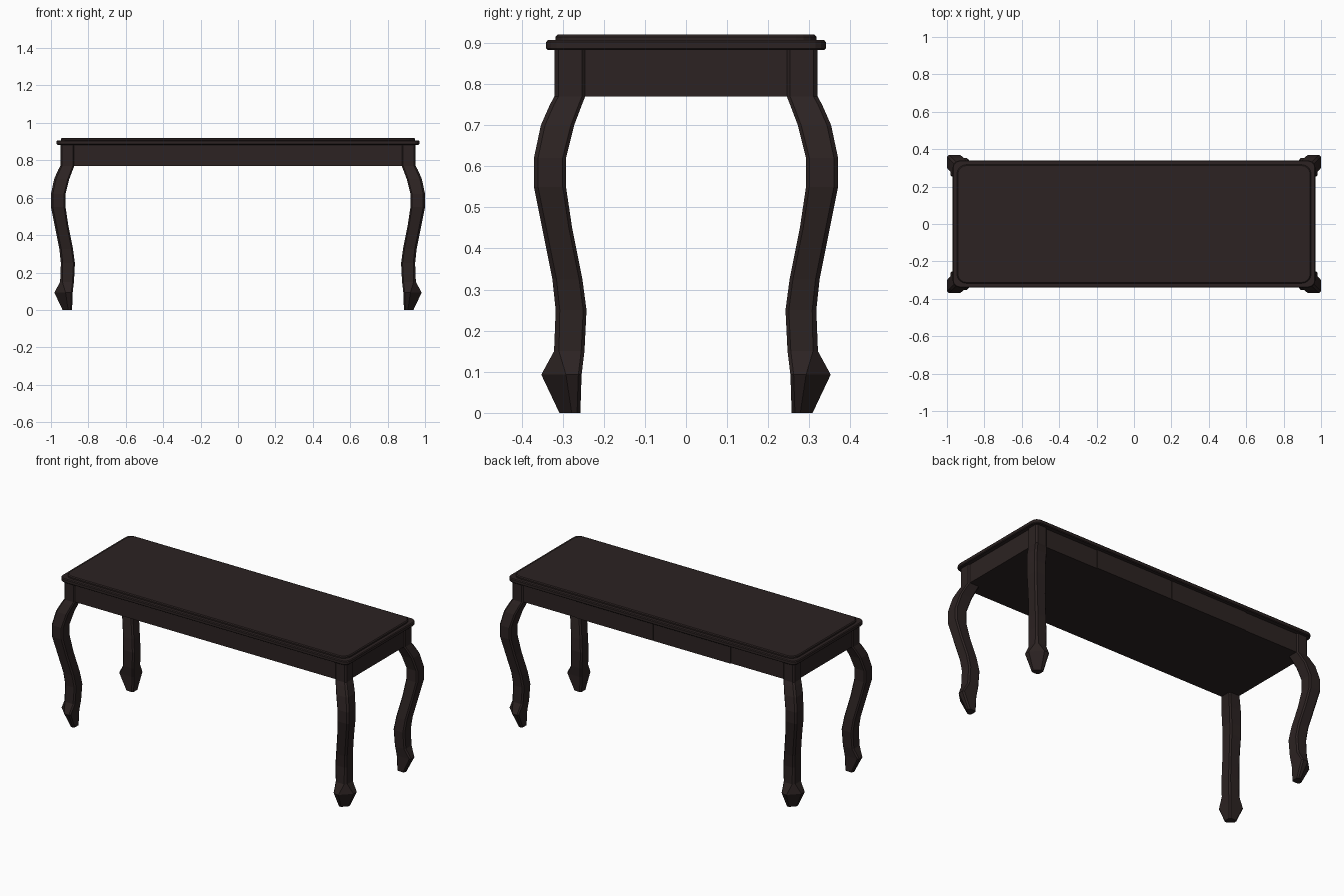
import bpy, bmesh, math

if "Cube" in bpy.data.objects:
    bpy.data.objects.remove(bpy.data.objects["Cube"])

wood = bpy.data.materials.new("dark brown wood")
wood.diffuse_color = (0.025, 0.0165, 0.016, 1)
wood.use_nodes = True
wood.node_tree.nodes["Principled BSDF"].inputs["Base Color"].default_value = wood.diffuse_color


def loft(name, rings):
    """Skin a stack of equal-length point rings and cap both ends."""
    bm = bmesh.new()
    loops = [[bm.verts.new(p) for p in ring] for ring in rings]
    n = len(loops[0])
    for a, b in zip(loops, loops[1:]):
        for i in range(n):
            j = (i + 1) % n
            bm.faces.new((a[i], a[j], b[j], b[i]))
    bm.faces.new(loops[0][::-1])
    bm.faces.new(loops[-1])
    bmesh.ops.recalc_face_normals(bm, faces=bm.faces)
    me = bpy.data.meshes.new(name)
    bm.to_mesh(me)
    bm.free()
    me.materials.append(wood)
    ob = bpy.data.objects.new(name, me)
    bpy.context.collection.objects.link(ob)
    return ob


def round_rect(hx, hy, r, z, seg=4):
    pts = []
    for k, (sx, sy) in enumerate([(1, 1), (-1, 1), (-1, -1), (1, -1)]):
        for i in range(seg + 1):
            a = math.pi / 2 * (k + i / seg)
            pts.append((sx * (hx - r) + r * math.cos(a),
                        sy * (hy - r) + r * math.sin(a), z))
    return pts


def box(name, x0, x1, y0, y1, z0, z1):
    return loft(name, [[(x0, y0, z), (x1, y0, z), (x1, y1, z), (x0, y1, z)]
                       for z in (z0, z1)])


# Table top: wide lower board with a smaller raised panel
loft("tabletop_board", [round_rect(0.966, 0.336, 0.036, 0.883),
                        round_rect(0.97, 0.34, 0.04, 0.887),
                        round_rect(0.97, 0.34, 0.04, 0.902),
                        round_rect(0.966, 0.336, 0.036, 0.907)])
loft("tabletop_panel", [round_rect(0.947, 0.317, 0.05, 0.905),
                        round_rect(0.947, 0.317, 0.05, 0.915),
                        round_rect(0.942, 0.312, 0.045, 0.92)])

# Closed apron, with two slightly raised drawer fronts at the back
box("apron", -0.943, 0.943, -0.313, 0.311, 0.77, 0.885)
for side, x0, x1 in (("left", -0.52, -0.002), ("right", 0.002, 0.52)):
    box("back_drawer_" + side, x0, x1, 0.305, 0.316, 0.77, 0.885)


# Cabriole leg: chamfered square section following an S curve on the diagonal
def leg_ring(z, outer, inner, c_out, c=0.008):
    o, i, d = outer, inner, 0.63
    pts = [(i + c, i), (o - c, i), (o, i + c), (o, o - c_out),
           (o - c_out, o), (i + c, o), (i, o - c), (i, i + c)]
    return [(x + d, y, z) for x, y in pts]


profile = [  # height, outer edge, inner edge, outer chamfer
    (0.0, 0.308, 0.257, 0.03), (0.093, 0.352, 0.254, 0.06),
    (0.15, 0.321, 0.247, 0.012), (0.25, 0.317, 0.242, 0.01),
    (0.325, 0.325, 0.252, 0.01), (0.45, 0.350, 0.277, 0.01),
    (0.55, 0.370, 0.292, 0.01), (0.62, 0.370, 0.292, 0.01),
    (0.70, 0.353, 0.272, 0.01), (0.75, 0.331, 0.253, 0.01),
    (0.77, 0.32, 0.245, 0.01), (0.885, 0.32, 0.245, 0.01)]
legs = loft("curved_legs", [leg_ring(*p) for p in profile])
mirror = legs.modifiers.new("mirror", 'MIRROR')
mirror.use_axis = (True, True, False)
mirror.use_mirror_merge = False
